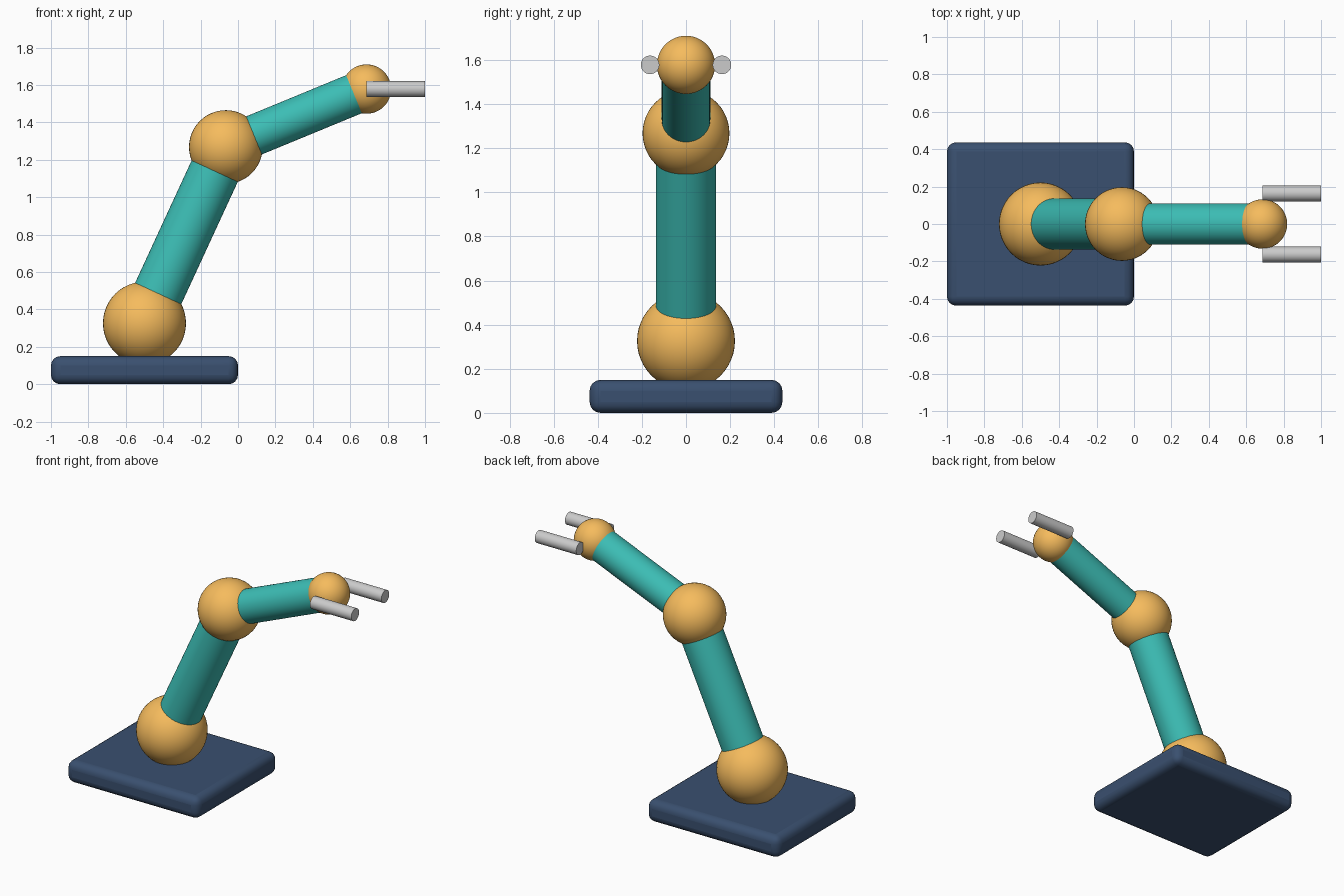
import bpy
from mathutils import Vector

if "Cube" in bpy.data.objects:
    bpy.data.objects.remove(bpy.data.objects["Cube"])


def material(name, color):
    mat = bpy.data.materials.new(name)
    mat.diffuse_color = (*color, 1)
    mat.use_nodes = True
    mat.node_tree.nodes["Principled BSDF"].inputs["Base Color"].default_value = mat.diffuse_color
    return mat


NAVY = material("navy", (0.042, 0.08, 0.16))
TEAL = material("teal", (0.045, 0.51, 0.46))
AMBER = material("amber", (0.92, 0.50, 0.11))


def finish(name, mat=None):
    obj = bpy.context.object
    obj.name = name
    if mat:
        obj.data.materials.append(mat)
    bpy.ops.object.shade_smooth_by_angle()
    return obj


def ball(name, center, radius):
    bpy.ops.mesh.primitive_uv_sphere_add(
        segments=48, ring_count=24, radius=radius, location=center)
    return finish(name, AMBER)


def rod(name, start, end, radius, mat=None):
    a, b = Vector(start), Vector(end)
    bpy.ops.mesh.primitive_cylinder_add(
        vertices=48, radius=radius, depth=(b - a).length, location=(a + b) / 2,
        rotation=(b - a).to_track_quat('Z', 'Y').to_euler())
    return finish(name, mat)


# Base plate with rounded edges
bpy.ops.mesh.primitive_cube_add(size=1, location=(-0.5, 0, 0.075))
plate = bpy.context.object
plate.scale = (1.0, 0.874, 0.15)
bpy.ops.object.transform_apply(location=False, rotation=False, scale=True)
bevel = plate.modifiers.new("rounded_edges", 'BEVEL')
bevel.width = 0.05
bevel.segments = 4
finish("base_plate", NAVY)

# Ball joints
shoulder = (-0.5, 0, 0.326)
elbow = (-0.065, 0, 1.268)
wrist = (0.687, 0, 1.578)
ball("shoulder_joint", shoulder, 0.222)
ball("elbow_joint", elbow, 0.197)
ball("wrist_joint", wrist, 0.132)

# Arm segments run from joint centre to joint centre
rod("lower_arm", shoulder, elbow, 0.136, TEAL)
rod("upper_arm", elbow, wrist, 0.11, TEAL)

# Gripper fingers on both sides of the wrist
for side, y in (("front", -0.163), ("back", 0.163)):
    rod(f"{side}_finger", (0.687, y, 1.578), (1.0, y, 1.578), 0.042)
